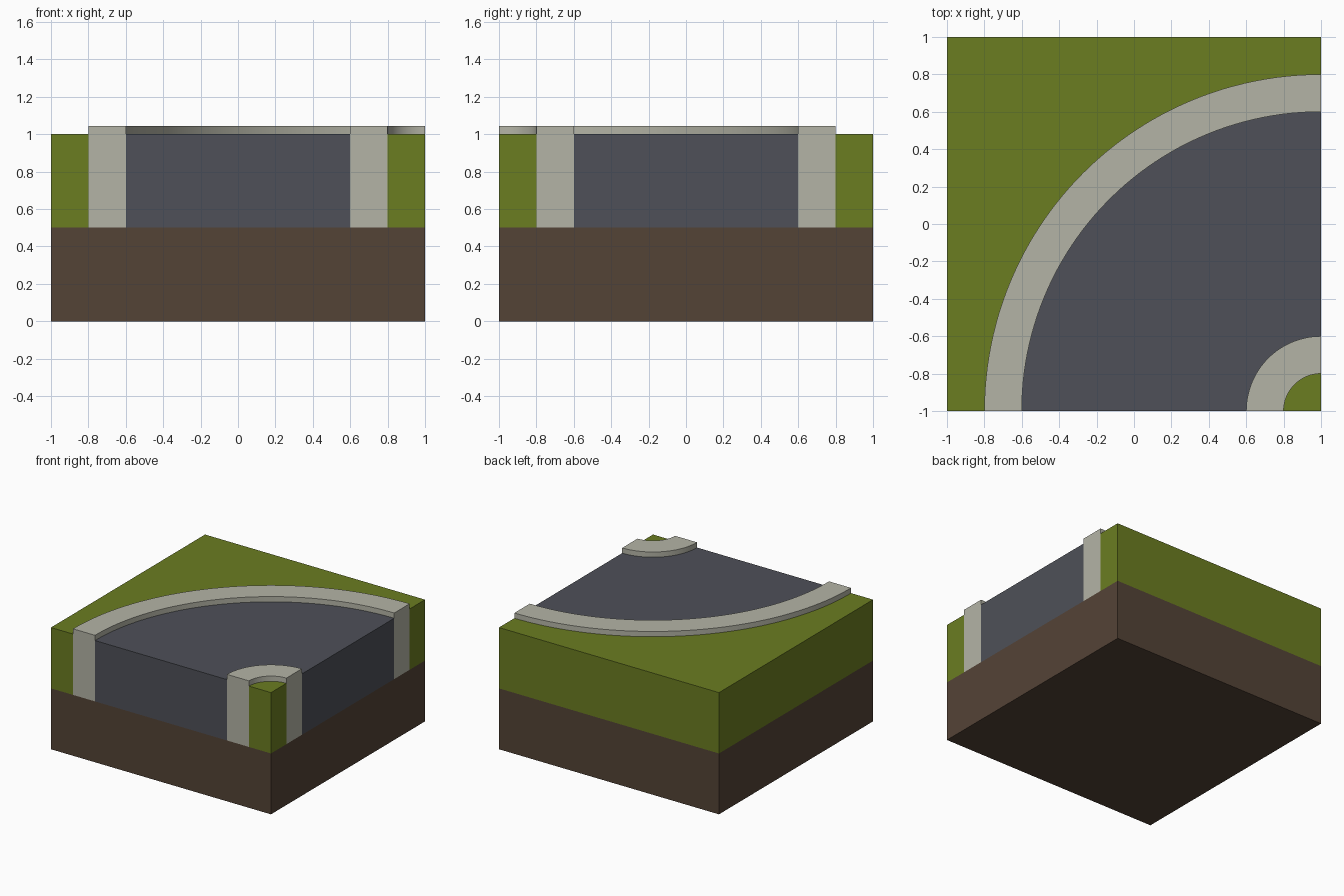
import bpy, bmesh
from math import cos, sin, pi, radians

if "Cube" in bpy.data.objects:
    bpy.data.objects.remove(bpy.data.objects["Cube"])

CX, CY = 1.0, -1.0      # bend centre: front right corner
SEG = 48
GROUND, TOP, KERB = 0.5, 1.0, 1.043


def material(name, rgb):
    m = bpy.data.materials.new(name)
    lin = [((c / 255 + 0.055) / 1.055) ** 2.4 for c in rgb]
    m.diffuse_color = (*lin, 1)
    m.use_nodes = True
    m.node_tree.nodes["Principled BSDF"].inputs["Base Color"].default_value = m.diffuse_color
    return m


def arc(r):
    # quarter arc from the right edge round to the front edge
    angles = [pi / 2 + pi / 2 * i / SEG for i in range(SEG + 1)]
    return [(CX + r * cos(a), CY + r * sin(a)) for a in angles]


def prism(name, outline, z0, z1, mat):
    bm = bmesh.new()
    base = bm.faces.new([bm.verts.new((x, y, z0)) for x, y in outline])
    ext = bmesh.ops.extrude_face_region(bm, geom=[base], use_keep_orig=True)
    verts = [g for g in ext["geom"] if isinstance(g, bmesh.types.BMVert)]
    bmesh.ops.translate(bm, verts=verts, vec=(0, 0, z1 - z0))
    bmesh.ops.recalc_face_normals(bm, faces=bm.faces[:])
    mesh = bpy.data.meshes.new(name)
    bm.to_mesh(mesh)
    bm.free()
    mesh.materials.append(mat)
    ob = bpy.data.objects.new(name, mesh)
    bpy.context.collection.objects.link(ob)
    ob.select_set(True)
    bpy.context.view_layer.objects.active = ob
    return ob


def band(r0, r1):
    return arc(r1) + arc(r0)[::-1]


dirt = material("dirt", (84, 67, 54))
grass = material("grass", (107, 125, 33))
stone = material("stone", (180, 180, 166))
asphalt = material("asphalt", (78, 80, 88))

# soil slab
prism("soil_base", [(-1, -1), (1, -1), (1, 1), (-1, 1)], 0, GROUND, dirt)

# grass outside and inside the bend
prism("outer_grass", arc(1.8) + [(-1, -1), (-1, 1), (1, 1)], GROUND, TOP, grass)
prism("inner_grass", arc(0.2) + [(CX, CY)], GROUND, TOP, grass)

# curved road with raised kerbs
prism("road", band(0.4, 1.6), GROUND, TOP, asphalt)
prism("outer_kerb", band(1.6, 1.8), GROUND, KERB, stone)
prism("inner_kerb", band(0.2, 0.4), GROUND, KERB, stone)

bpy.ops.object.shade_smooth_by_angle(angle=radians(30))
